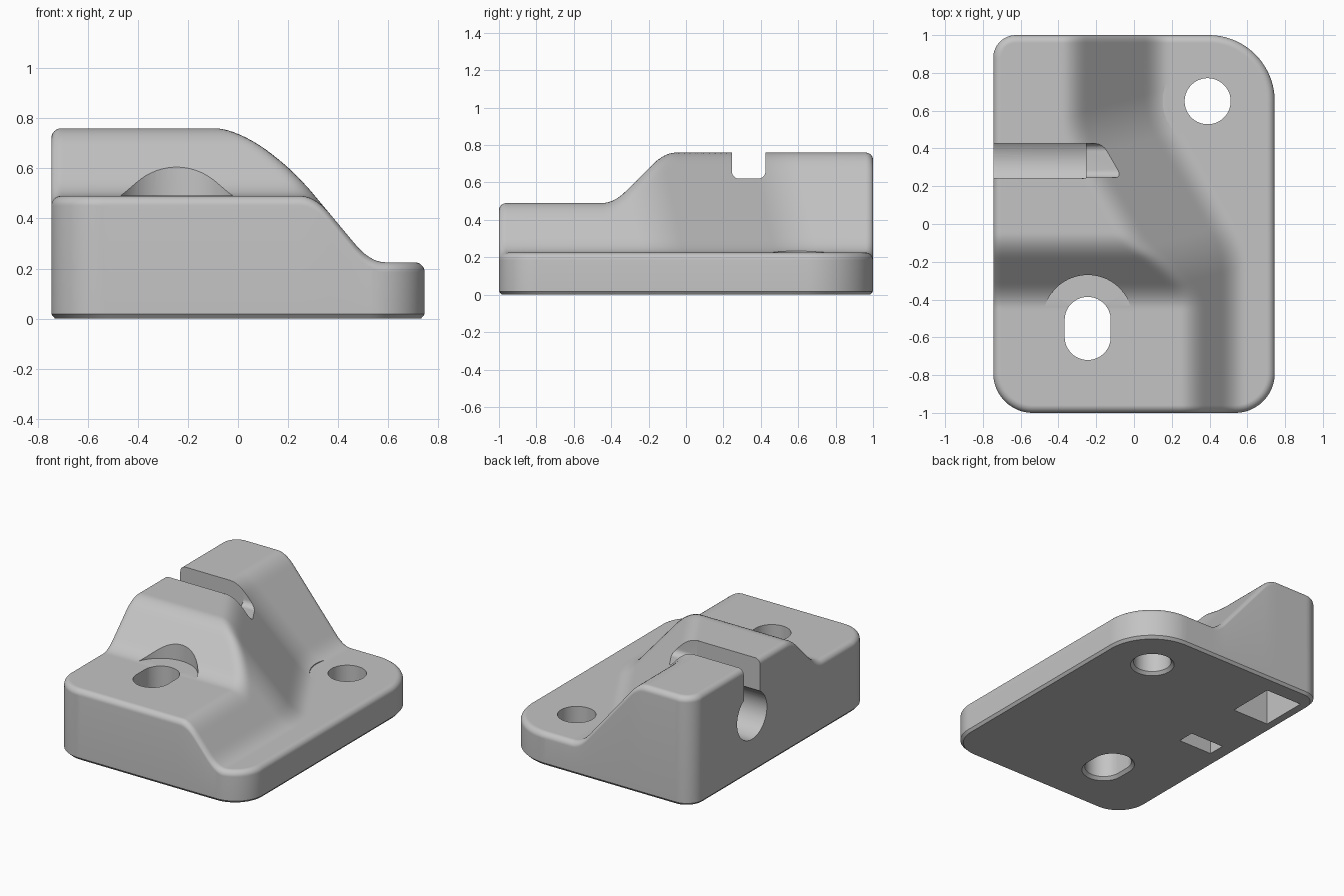
import bpy, bmesh
from math import sin, cos, pi, hypot, sqrt, asin

if "Cube" in bpy.data.objects:
    bpy.data.objects.remove(bpy.data.objects["Cube"])

HALF_W = 0.745
RIM = 0.04
BASE, MID, HIGH = 0.225, 0.49, 0.76
# Plan corner radii, keyed by the signs of x and y
CORNER = {(-1, -1): 0.21, (1, -1): 0.21, (1, 1): 0.35, (-1, 1): 0.12}

grey = bpy.data.materials.new("mid_grey_plastic")
grey.use_nodes = True
grey.diffuse_color = (0.55, 0.55, 0.55, 1)
grey.node_tree.nodes["Principled BSDF"].inputs["Base Color"].default_value = (0.55, 0.55, 0.55, 1)


def sign(v):
    return 1 if v > 0 else -1


def soft_min(a, b, k):
    h = max(k - abs(a - b), 0) / k
    return min(a, b) - h * h * k / 4


def soft_max(a, b, k):
    return -soft_min(-a, -b, k)


def ease(t):
    return 0.1 * t + 0.9 * sin(pi * t / 2)


def edge_x(side, y):
    """Half width of the outline on one side at a given y."""
    r = CORNER[side, sign(y)]
    q = max(0, abs(y) - (1 - r))
    return HALF_W - r + sqrt(max(0, r * r - q * q))


def rim_drop(x, y):
    """Rounding along the upper outer edge."""
    r = CORNER[sign(x), sign(y)]
    qx, qy = abs(x) - (HALF_W - r), abs(y) - (1 - r)
    d = r - min(max(qx, qy), 0) - hypot(max(qx, 0), max(qy, 0))
    d = min(max(d, 0), RIM)
    return RIM - sqrt(max(0, RIM ** 2 - (RIM - d) ** 2))


def height(x, y):
    """Stepped top: low base, bent side slope, middle and high shelves."""
    back, front = 0.125 - x, 0.528 - x
    diagonal = cos(pi / 6) * back + sin(pi / 6) * (0.58 - y)
    run = soft_min(soft_max(back, diagonal, 0.06), front, 0.06)
    shelf = soft_min(soft_max(MID, MID + y + 0.385, 0.065), HIGH, 0.065)
    body = soft_min(BASE + 1.2 * run, shelf, 0.073)
    return soft_max(BASE, body, 0.073) - rim_drop(x, y)


def finish(bm, name):
    bmesh.ops.recalc_face_normals(bm, faces=bm.faces)
    mesh = bpy.data.meshes.new(name)
    bm.to_mesh(mesh)
    bm.free()
    obj = bpy.data.objects.new(name, mesh)
    bpy.context.collection.objects.link(obj)
    return obj


def loft(name, loops):
    """Closed solid through a row of loops with equal point counts."""
    bm = bmesh.new()
    rings = [[bm.verts.new(p) for p in loop] for loop in loops]
    n = len(rings[0])
    for a, b in zip(rings, rings[1:]):
        for i in range(n):
            j = (i + 1) % n
            bm.faces.new((a[i], a[j], b[j], b[i]))
    bm.faces.new(rings[0])
    bm.faces.new(rings[-1])
    return finish(bm, name)


def along_x(name, profile, x0, x1):
    return loft(name, [[(x, y, z) for y, z in profile] for x in (x0, x1)])


def arc(cy, cz, r, a0, a1, n):
    return [(cy + r * cos(a0 + (a1 - a0) * i / n), cz + r * sin(a0 + (a1 - a0) * i / n))
            for i in range(n + 1)]


def oblong(cx, cy, r, stretch, z, n=64):
    ring = []
    for i in range(n):
        a = 2 * pi * (i + 0.5) / n
        ring.append((cx + r * cos(a), cy + r * sin(a) + sign(sin(a)) * stretch, z))
    return ring


def screw_hole(name, cx, cy, stretch, floor):
    """Through hole, chamfered below, with a clearance bore above."""
    r, bore = 0.122, 0.238
    steps = [(r + 0.04, -0.02), (r, 0.02), (r, floor), (bore, floor), (bore, 1)]
    return loft(name, [oblong(cx, cy, s, stretch, z) for s, z in steps])


# Body: sculpted top sheet, walls, bottom chamfer and underside
bm = bmesh.new()
bmesh.ops.create_grid(bm, x_segments=120, y_segments=200, size=1)
for v in bm.verts:
    y = ease(v.co.y)
    t = (ease(v.co.x) + 1) / 2
    x = -edge_x(-1, y) * (1 - t) + edge_x(1, y) * t
    v.co = (x, y, height(x, y))
for z, sx, sy in ((0.018, 1, 1), (0, 0.98, 0.985)):
    rim = [e for e in bm.edges if e.is_boundary]
    new = bmesh.ops.extrude_edge_only(bm, edges=rim)["geom"]
    for v in new:
        if isinstance(v, bmesh.types.BMVert):
            v.co = (v.co.x * sx, v.co.y * sy, z)
bmesh.ops.holes_fill(bm, edges=[e for e in bm.edges if e.is_boundary], sides=0)
body = finish(bm, "bracket_body")
body.data.materials.append(grey)

# Cutters: screw holes, cable tunnel, top slot and underside pockets
mid_y = 0.335
gap = asin(0.091 / 0.165)
keyhole = arc(mid_y, 0.40, 0.165, pi / 2 + gap, 2.5 * pi - gap, 48)
keyhole += [(mid_y + 0.091, 0.9), (mid_y - 0.091, 0.9)]
groove = arc(mid_y - 0.05, 0.66, 0.04, pi, 1.5 * pi, 8)
groove += arc(mid_y + 0.05, 0.66, 0.04, 1.5 * pi, 2 * pi, 8)
groove += [(mid_y + 0.09, 0.9), (mid_y - 0.09, 0.9)]
small_pocket = [(0.01, -0.05), (0.13, -0.05), (0.13, 0.3), (0.01, 0.3)]
large_pocket = [(0.54, -0.05), (0.875, -0.05)] + arc(0.54, 0, 0.335, 0, pi / 2, 20)

cutters = [
    screw_hole("round_hole_cutter", 0.39, 0.65, 0, BASE + 0.0015),
    screw_hole("oblong_hole_cutter", -0.245, -0.553, 0.045, MID + 0.0015),
    along_x("cable_tunnel_cutter", keyhole, -0.9, -0.255),
    along_x("top_slot_cutter", groove, -0.3, 0.4),
    along_x("small_pocket_cutter", small_pocket, -0.64, -0.38),
    along_x("large_pocket_cutter", large_pocket, -0.675, -0.395),
]

bpy.ops.object.select_all(action="DESELECT")
body.select_set(True)
bpy.context.view_layer.objects.active = body
for cutter in cutters:
    cutter.hide_render = True
    mod = body.modifiers.new(cutter.name, "BOOLEAN")
    mod.operation = "DIFFERENCE"
    mod.solver = "EXACT"
    mod.object = cutter
    bpy.ops.object.modifier_apply(modifier=mod.name)
    bpy.data.objects.remove(cutter)

bpy.ops.object.shade_smooth_by_angle(angle=pi / 6)
